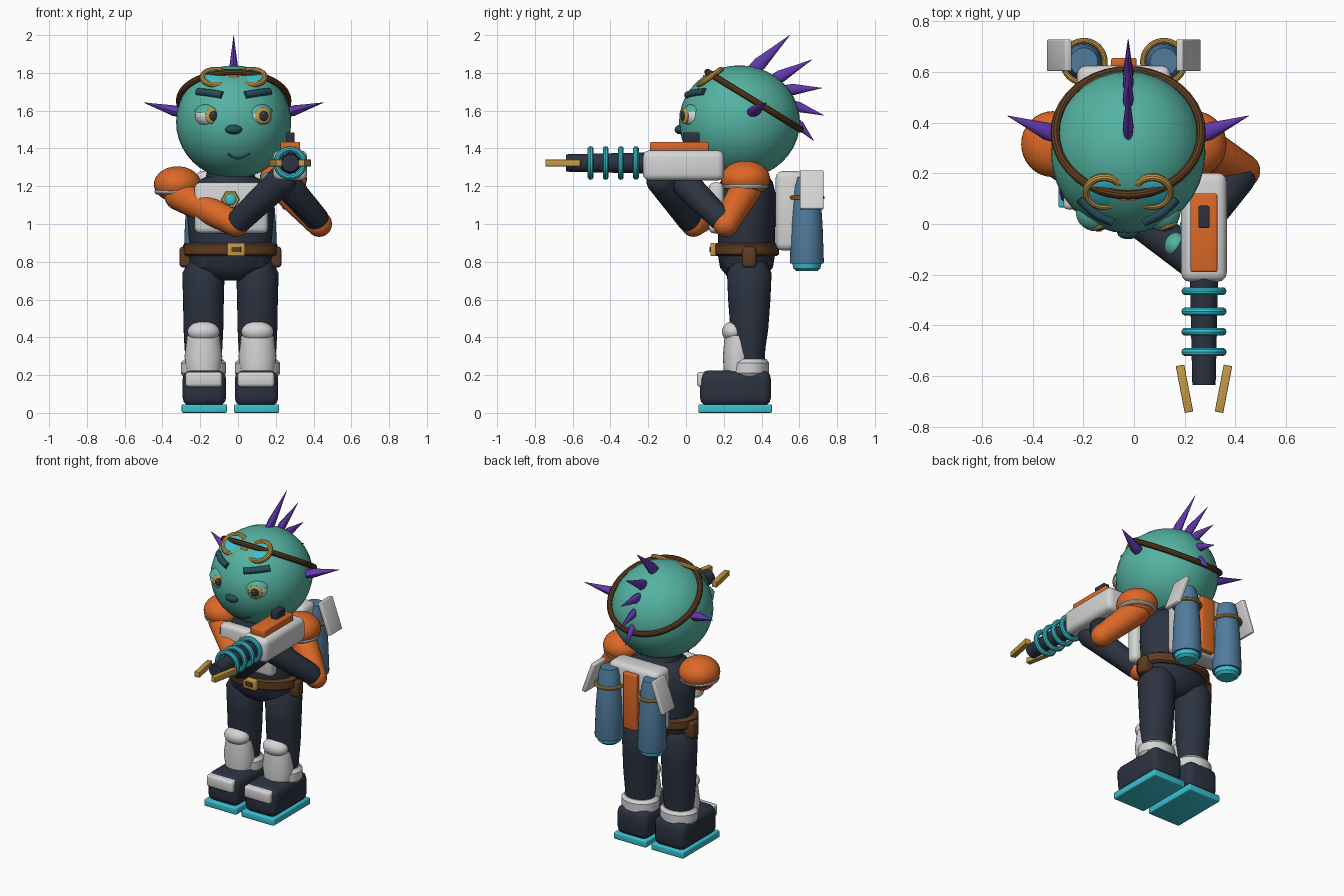
import bpy, bmesh, math
from mathutils import Matrix, Vector

if "Cube" in bpy.data.objects:
    bpy.data.objects.remove(bpy.data.objects["Cube"], do_unlink=True)


def material(name, *rgb):
    m = bpy.data.materials.new(name)
    m.use_nodes = True
    m.diffuse_color = (*rgb, 1)
    bsdf = next(n for n in m.node_tree.nodes if n.type == 'BSDF_PRINCIPLED')
    bsdf.inputs["Base Color"].default_value = (*rgb, 1)
    return m


TEAL = material("teal skin", .09, .45, .36)
NAVY = material("navy suit", .025, .033, .052)
ORANGE = material("orange cloth", .72, .14, .02)
WHITE = material("pale armour", .66, .66, .66)
CYAN = material("cyan glow", .04, .54, .64)
GOLD = material("gold metal", .56, .32, .06)
BROWN = material("brown leather", .11, .045, .015)
PURPLE = material("purple spikes", .12, .04, .42)
BLUE = material("blue tank", .08, .2, .34)
DARK = material("dark teal", .02, .075, .1)
meshes = []


def finish(name, bm, mat, matrix=Matrix()):
    bmesh.ops.recalc_face_normals(bm, faces=bm.faces)
    me = bpy.data.meshes.new(name)
    bm.to_mesh(me)
    bm.free()
    me.materials.append(mat)
    ob = bpy.data.objects.new(name, me)
    bpy.context.collection.objects.link(ob)
    ob.matrix_world = matrix
    meshes.append(ob)
    return ob


def aim(p, direction):
    q = Vector(direction).to_track_quat('Z', 'Y')
    return Matrix.Translation(p) @ q.to_matrix().to_4x4()


def ball(name, mat, p, size, direction=(0, 0, 1), cut=None):
    bm = bmesh.new()
    bmesh.ops.create_uvsphere(bm, u_segments=32, v_segments=20, radius=1)
    bmesh.ops.scale(bm, vec=size, verts=bm.verts)
    if cut is not None:
        bmesh.ops.bisect_plane(bm, geom=bm.verts[:] + bm.edges[:] + bm.faces[:],
                               plane_co=(0, 0, cut), plane_no=(0, 0, 1), clear_inner=True)
    return finish(name, bm, mat, aim(p, direction))


def box(name, mat, p, size, bevel=.01, rot=(0, 0, 0)):
    bm = bmesh.new()
    bmesh.ops.create_cube(bm, size=1)
    bmesh.ops.scale(bm, vec=size, verts=bm.verts)
    bmesh.ops.bevel(bm, geom=bm.edges[:], offset=bevel, segments=3, profile=.5, affect='EDGES')
    turn = Matrix.Rotation(rot[2], 4, 'Z') @ Matrix.Rotation(rot[1], 4, 'Y') @ Matrix.Rotation(rot[0], 4, 'X')
    return finish(name, bm, mat, Matrix.Translation(p) @ turn)


def loft(name, mat, p, rings, direction=(0, 0, 1), n=32):
    """Stack of ellipses, each given as height, x radius, y radius."""
    bm = bmesh.new()
    loops = [[bm.verts.new((rx * math.cos(a), ry * math.sin(a), z))
              for a in (math.tau * i / n for i in range(n))] for z, rx, ry in rings]
    for lo, hi in zip(loops, loops[1:]):
        for i in range(n):
            bm.faces.new((lo[i], lo[(i + 1) % n], hi[(i + 1) % n], hi[i]))
    bm.faces.new(loops[0])
    bm.faces.new(loops[-1])
    return finish(name, bm, mat, aim(p, direction))


def limb(name, mat, p, q, r1, r2):
    p, q = Vector(p), Vector(q)
    bm = bmesh.new()
    bmesh.ops.create_uvsphere(bm, u_segments=24, v_segments=17, radius=1)
    for v in bm.verts:
        v.co = v.co * r2 + Vector((0, 0, (q - p).length)) if v.co.z > 0 else v.co * r1
    return finish(name, bm, mat, aim(p, q - p))


def ring(name, mat, p, major, minor, direction=(0, 0, 1), squash=1):
    bm = bmesh.new()
    n, k = 40, 10
    vs = [[bm.verts.new(((major + minor * math.cos(b)) * math.cos(a),
                         (major + minor * math.cos(b)) * math.sin(a) * squash, minor * math.sin(b)))
           for b in (math.tau * j / k for j in range(k))] for a in (math.tau * i / n for i in range(n))]
    for i in range(n):
        for j in range(k):
            a, b = vs[i], vs[(i + 1) % n]
            bm.faces.new((a[j], b[j], b[(j + 1) % k], a[(j + 1) % k]))
    return finish(name, bm, mat, aim(p, direction))


def spike(name, p, tip, rx, ry):
    p, d = Vector(p), Vector(tip) - Vector(p)
    h = d.length
    return loft(name, PURPLE, p, [(-.03, rx * .8, ry * .8), (h * .2, rx, ry), (h * .6, rx * .5, ry * .5),
                                  (h, .001, .001)], d, 12)


def cord(name, mat, points, r):
    cu = bpy.data.curves.new(name, 'CURVE')
    cu.dimensions, cu.bevel_depth, cu.use_fill_caps = '3D', r, True
    s = cu.splines.new('BEZIER')
    s.bezier_points.add(len(points) - 1)
    for bp, co in zip(s.bezier_points, points):
        bp.co = co
        bp.handle_left_type = bp.handle_right_type = 'AUTO'
    cu.materials.append(mat)
    ob = bpy.data.objects.new(name, cu)
    bpy.context.collection.objects.link(ob)


HX, HY, HZ, CX = -.023, .283, 1.54, -.04
SIDES = (("right", -1), ("left", 1))


def face_point(x, z):
    """Point on the front of the head."""
    d = 1 - (x / .305) ** 2 - ((z - HZ) / .3) ** 2
    return Vector((HX + x, HY - .32 * math.sqrt(d), z))


# Head, nose, mouth, strap
ball("head", TEAL, (HX, HY, HZ), (.305, .32, .3))
ball("nose", DARK, (HX, -.03, 1.5), (.045, .03, .025))
cord("mouth", DARK, [face_point(x, z) for x, z in ((-.03, 1.37), (.02, 1.348), (.085, 1.372))], .006)
ring("head_strap", BROWN, (HX, .36, 1.653), .288, .018, (0, .524, .852))
box("goggle_bridge", GOLD, (HX, .1, 1.78), (.05, .02, .02), .005)
for side, s in SIDES:
    # Goggles
    up = (0, -.58, .81)
    ring(side + "_goggle_rim", GOLD, (HX + s * .095, .127, 1.777), .07, .015, up)
    ball(side + "_goggle_lens", CYAN, (HX + s * .095, .122, 1.776), (.066, .066, .014), up)
    # Eye with a half lid, looking to one side
    eye = Vector((HX + s * .132, .05, 1.572))
    gaze = Vector((.38, -.92, 0))
    ball(side + "_eyeball", WHITE, eye, (.072, .072, .06))
    ball(side + "_eyelid", TEAL, eye, (.08, .08, .068), (0, -.15, 1), .025)
    ball(side + "_iris", GOLD, eye + gaze * .062, (.044, .044, .014), gaze)
    ball(side + "_pupil", NAVY, eye + gaze * .073, (.026, .026, .008), gaze)
    ball(side + "_eye_glint", WHITE, eye + gaze * .08 + Vector((-.008, 0, .012)), (.007, .007, .005))
    cord(side + "_brow", DARK, [face_point(s * x, z) for x, z in ((.19, 1.7), (.125, 1.693), (.06, 1.682))], .02)
    spike(side + "_ear_spike", (HX + s * .28, .35, 1.59), (HX + s * .476, .427, 1.643), .035, .028)

# Crest
crest = [(.35, 1.81, .55, 2.0), (.46, 1.76, .667, 1.87), (.53, 1.71, .72, 1.72),
         (.565, 1.63, .73, 1.575), (.585, 1.54, .677, 1.44)]
for i, (y, z, ty, tz) in enumerate(crest):
    spike(f"crest_spike_{i + 1}", (HX, y, z), (HX, ty, tz), .021, .036 - .003 * i)

# Torso, chest plate, belt
loft("torso", NAVY, (CX, .32, 0), [(.84, .21, .15), (.92, .22, .15), (1.05, .23, .155), (1.16, .225, .155),
                                   (1.22, .19, .14), (1.25, .13, .12), (1.3, .12, .11)])
loft("pelvis", NAVY, (CX, .32, 0), [(.7, .06, .07), (.72, .13, .1), (.77, .21, .14), (.86, .23, .155)])
box("chest_plate", WHITE, (-.035, .16, 1.085), (.39, .08, .27), .03)
loft("emblem_frame", GOLD, (CX, .122, 1.13), [(0, .05, .05), (.015, .045, .045)], (0, -1, 0), 6)
ball("emblem_gem", CYAN, (CX, .108, 1.13), (.03, .03, .012), (0, -1, 0))
loft("belt", BROWN, (CX, .32, 0), [(.83, .235, .16), (.84, .25, .172), (.89, .25, .172), (.9, .235, .16)])
box("buckle", GOLD, (-.01, .145, .865), (.095, .03, .068), .006)
box("buckle_inset", BROWN, (-.01, .128, .865), (.05, .008, .028), .002)

for side, s in SIDES:
    box(side + "_belt_pouch", BROWN, (CX + s * .225, .335, .825), (.09, .075, .11), .018)
    # Leg, knee and boot
    lx = CX + s * .143
    loft(side + "_leg", NAVY, (lx, .335, 0), [(.2, .085, .08), (.34, .1, .085), (.44, .105, .1),
                                              (.6, .108, .112), (.74, .112, .118), (.8, .08, .09)])
    ball(side + "_knee_pad", WHITE, (lx, .25, .43), (.085, .06, .055))
    loft(side + "_shin_guard", WHITE, (lx, .275, 0), [(.22, .09, .075), (.3, .1, .08), (.41, .085, .07)])
    loft(side + "_ankle_cuff", WHITE, (lx, .335, 0), [(.19, .105, .09), (.21, .12, .105),
                                                      (.265, .12, .105), (.285, .1, .09)])
    fx = CX + s * .138
    box(side + "_boot", NAVY, (fx, .262, .13), (.23, .375, .19), .045)
    box(side + "_toe_plate", WHITE, (fx - .003, .095, .177), (.195, .075, .08), .018)
    box(side + "_sole", CYAN, (fx, .26, .023), (.24, .39, .045), .008)
    # Shoulder
    sx, sz = CX + s * .28, 1.225 + s * .015
    ball(side + "_shoulder_pad", ORANGE, (sx, .315, sz), (.125, .13, .095))
    ring(side + "_shoulder_trim", WHITE, (sx, .315, sz - .04), .108, .014)

# Arms reaching across to hold the blaster
limb("right_upper_arm", ORANGE, (-.31, .27, 1.15), (-.01, .04, 1.0), .08, .068)
limb("right_forearm", NAVY, (.01, .02, 1.02), (.23, -.13, 1.23), .066, .08)
limb("left_upper_arm", ORANGE, (.25, .32, 1.19), (.43, .21, 1.0), .085, .068)
limb("left_forearm", NAVY, (.415, .18, 1.03), (.265, .01, 1.2), .064, .075)
ball("right_hand", TEAL, (.165, -.085, 1.22), (.045, .05, .055))
ball("left_hand", TEAL, (.23, -.01, 1.2), (.05, .05, .05))

# Blaster
GX, GZ = .276, 1.323
box("blaster_body", WHITE, (GX, -.013, 1.31), (.18, .43, .16), .035)
box("blaster_top_plate", ORANGE, (GX, -.035, 1.41), (.105, .31, .05), .008)
box("blaster_sight", NAVY, (GX, .028, 1.455), (.045, .088, .06), .006)
loft("blaster_barrel", NAVY, (GX, -.2, GZ), [(0, .056, .056), (.435, .046, .046)], (0, -1, 0))
for i in range(4):
    ring(f"barrel_coil_{i + 1}", CYAN, (GX, -.265 - .08 * i, GZ), .073, .016, (0, 1, 0))
for side, s in SIDES:
    box(side + "_prong", GOLD, (GX + s * .077, -.65, GZ), (.034, .188, .036), .003, (0, 0, -s * .19))

# Backpack
box("pack", WHITE, (CX, .55, 1.07), (.37, .15, .42), .035)
box("pack_stripe", ORANGE, (CX, .635, 1.06), (.1, .04, .37), .008)
for side, s in SIDES:
    tx = CX + s * .158
    loft(side + "_tank", BLUE, (tx, .64, 0), [(.79, .088, .088), (.8, .09, .09), (1.0, .083, .083),
                                              (1.2, .068, .068), (1.25, .055, .055)])
    loft(side + "_tank_nozzle", CYAN, (tx, .64, 0), [(.75, .055, .055), (.765, .072, .072), (.795, .078, .078)])
    ring(side + "_tank_band", GOLD, (tx, .64, 1.14), .083, .011)
    box(side + "_fin", WHITE, (CX + s * .255, .665, 1.18), (.028, .125, .215), .006, (0, -s * .35, 0))

# Smooth shading with crisp edges
bpy.ops.object.select_all(action='DESELECT')
for ob in meshes:
    ob.select_set(True)
bpy.context.view_layer.objects.active = meshes[0]
bpy.ops.object.shade_smooth_by_angle(angle=math.radians(35))
